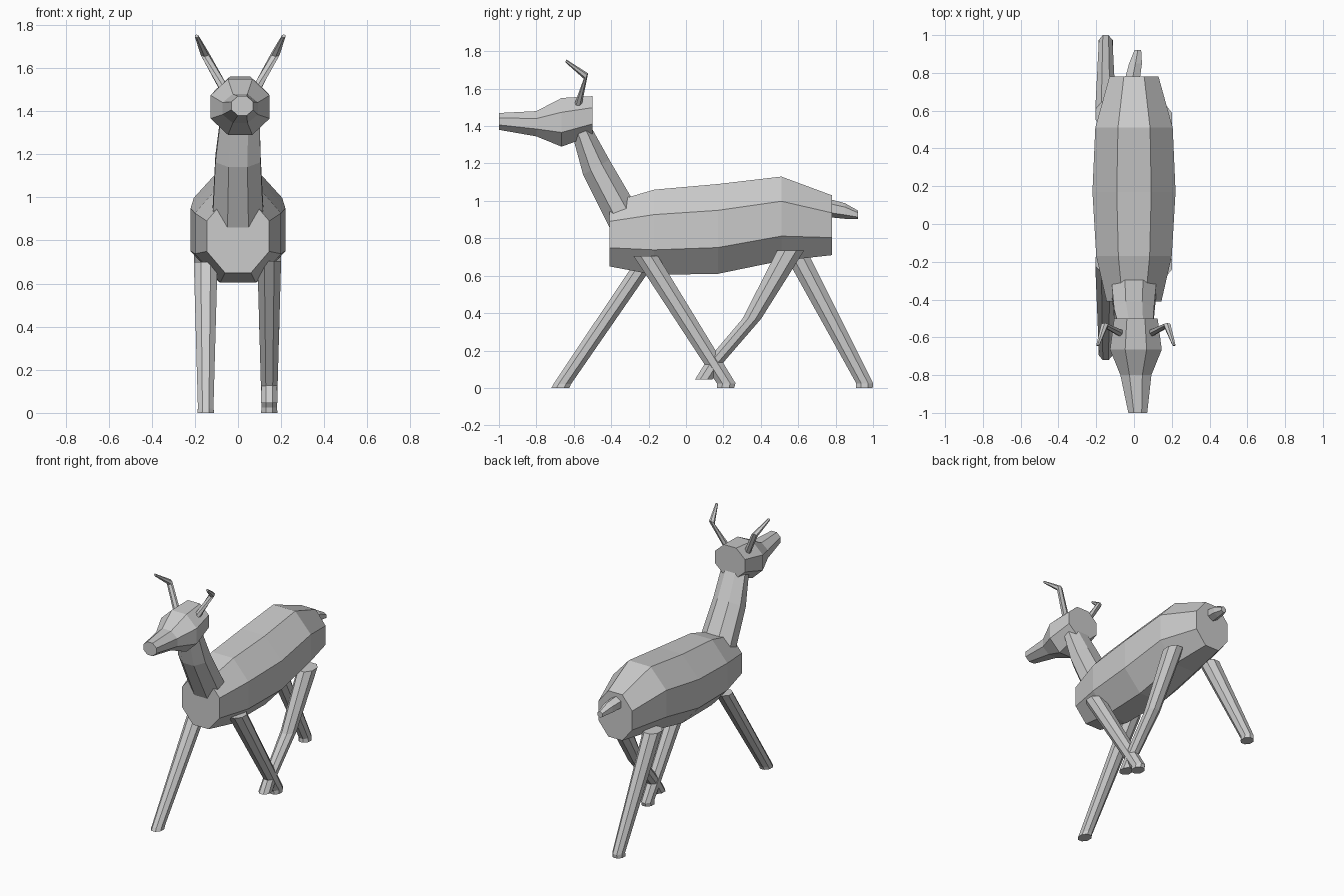
import bpy, bmesh
from math import pi, cos, sin

cube = bpy.data.objects.get("Cube")
if cube:
    bpy.data.objects.remove(cube)

grey = bpy.data.materials.new("plain grey")
grey.use_nodes = True
COLOUR = (0.6, 0.6, 0.6, 1)
grey.diffuse_color = COLOUR
grey.node_tree.nodes["Principled BSDF"].inputs["Base Color"].default_value = COLOUR


def loft(name, stations, sides=8):
    """Skin rings; each is (centre x, half width, y1, z1, y2, z2) spanning two edge points."""
    bm = bmesh.new()
    rings = []
    grow = 1 / cos(pi / sides)
    for cx, half, y1, z1, y2, z2 in stations:
        ring = []
        for k in range(sides):
            a = (2 * k + 1) * pi / sides
            c, s = cos(a) * grow, sin(a) * grow
            ring.append(bm.verts.new((cx + half * c,
                                      (y1 + y2) / 2 + (y2 - y1) / 2 * s,
                                      (z1 + z2) / 2 + (z2 - z1) / 2 * s)))
        rings.append(ring)
    for a, b in zip(rings, rings[1:]):
        for k in range(sides):
            n = (k + 1) % sides
            bm.faces.new((a[k], a[n], b[n], b[k]))
    bm.faces.new(rings[0])
    bm.faces.new(rings[-1])
    bmesh.ops.recalc_face_normals(bm, faces=bm.faces)
    mesh = bpy.data.meshes.new(name)
    bm.to_mesh(mesh)
    bm.free()
    mesh.materials.append(grey)
    obj = bpy.data.objects.new(name, mesh)
    bpy.context.collection.objects.link(obj)
    return obj


def upright(name, cx, rings):
    """Part with vertical rings: (y, half width, bottom, top)."""
    return loft(name, [(cx + dx, w, y, lo, y, hi) for y, dx, w, lo, hi in rings])


def leg(name, cx, rings):
    """Leg with level rings: (y, z, half width, half depth)."""
    return loft(name, [(cx, w, y - d, z, y + d, z) for y, z, w, d in rings])


# Torso
upright("torso", 0, [(-0.41, 0, 0.145, 0.65, 0.99), (-0.17, 0, 0.20, 0.605, 1.06),
                     (0.17, 0, 0.22, 0.61, 1.09), (0.51, 0, 0.205, 0.68, 1.13),
                     (0.78, 0, 0.13, 0.71, 1.03)])

# Neck, sunk into torso and head
loft("neck", [(0, 0.125, -0.33, 0.70, -0.20, 0.86), (0, 0.105, -0.55, 1.14, -0.41, 1.22),
              (0.01, 0.09, -0.61, 1.36, -0.51, 1.40)])

# Head, tapering to the muzzle
upright("head", 0.01, [(-0.50, 0, 0.115, 1.35, 1.56), (-0.665, 0, 0.137, 1.29, 1.55),
                       (-0.80, 0, 0.082, 1.345, 1.48), (-1.0, 0.01, 0.05, 1.38, 1.47)])

# Horns, mirrored either side of the head
for side, label in ((1, "left"), (-1, "right")):
    mid = 0.01
    loft(label + "_horn", [(mid + side * 0.07, 0.022, -0.60, 1.50, -0.565, 1.49),
                           (mid + side * 0.165, 0.018, -0.545, 1.655, -0.525, 1.68),
                           (mid + side * 0.202, 0.008, -0.645, 1.742, -0.64, 1.755)], 6)

# Tail
loft("tail", [(-0.01, 0.04, 0.76, 0.92, 0.76, 1.005), (0.008, 0.034, 0.85, 0.91, 0.85, 0.982),
              (0.02, 0.018, 0.92, 0.905, 0.92, 0.945)], 6)

# Legs in a walking pose
leg("left_front_leg", 0.145, [(-0.215, 0.705, 0.055, 0.065), (0.215, 0.025, 0.036, 0.05),
                              (0.212, 0, 0.038, 0.045)])
leg("right_front_leg", -0.15, [(-0.20, 0.70, 0.055, 0.055), (-0.662, 0.02, 0.036, 0.047),
                               (-0.672, 0, 0.039, 0.048)])
leg("left_rear_leg", 0.145, [(0.56, 0.735, 0.055, 0.072), (0.352, 0.37, 0.046, 0.05),
                             (0.155, 0.14, 0.036, 0.048), (0.095, 0.045, 0.039, 0.047)])
leg("right_rear_leg", -0.15, [(0.58, 0.735, 0.055, 0.065), (0.955, 0.025, 0.036, 0.045),
                              (0.953, 0, 0.039, 0.045)])
